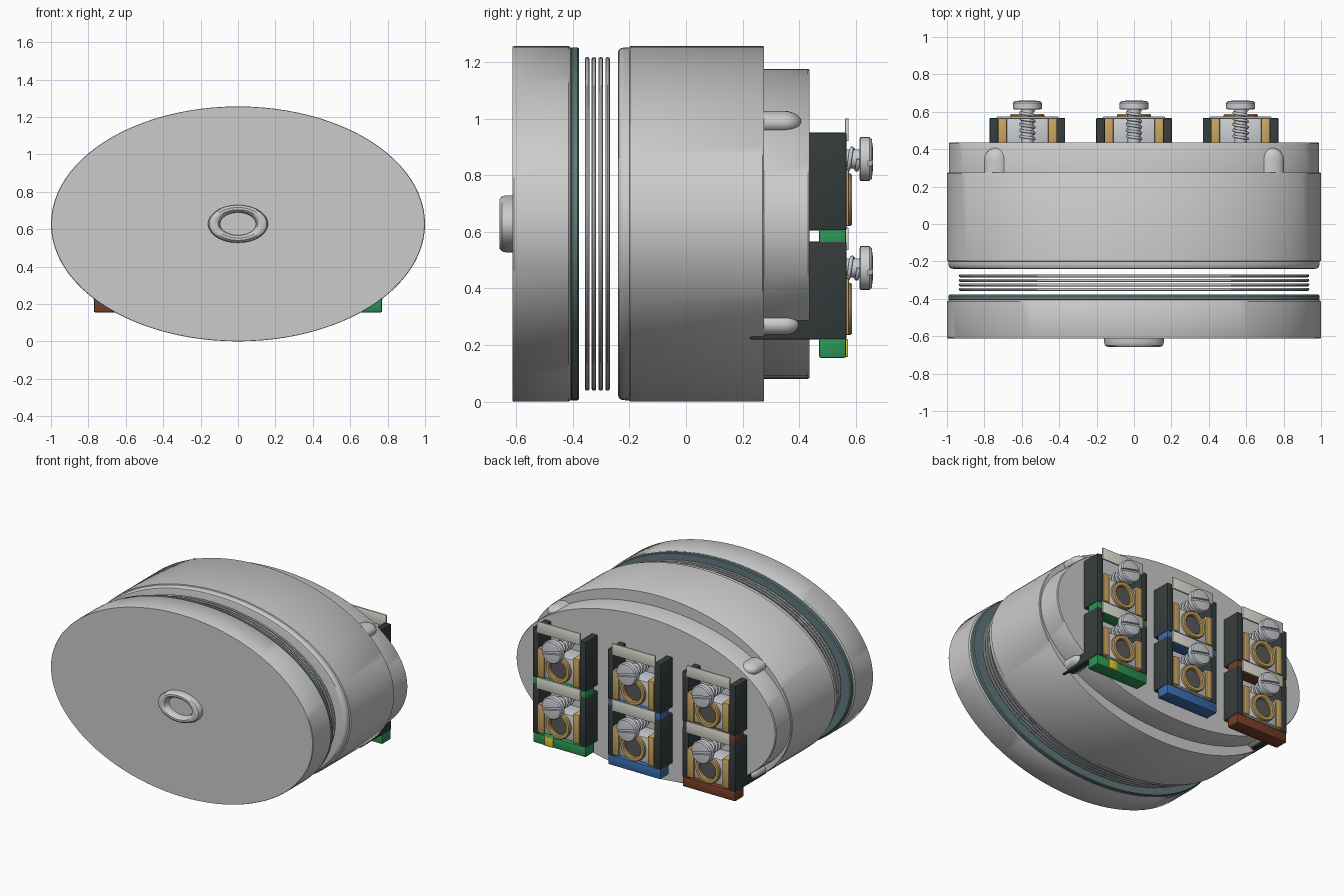
import bpy, bmesh, math
from mathutils import Matrix

if "Cube" in bpy.data.objects:
    bpy.data.objects.remove(bpy.data.objects["Cube"])

CZ = 0.628   # height of the oval's centre
col = bpy.context.collection


def mat(name, rgb):
    m = bpy.data.materials.new(name)
    m.diffuse_color = (*rgb, 1)
    m.use_nodes = True
    m.node_tree.nodes["Principled BSDF"].inputs["Base Color"].default_value = m.diffuse_color
    return m


DARK = mat("dark_plastic", (0.035, 0.045, 0.045))
BRASS = mat("brass", (0.6, 0.38, 0.12))
SEAL = mat("seal_teal", (0.12, 0.19, 0.2))
PALE = mat("label_pale", (0.7, 0.7, 0.63))
GREEN = mat("earth_green", (0.025, 0.3, 0.09))
YELLOW = mat("earth_yellow", (0.75, 0.6, 0.04))
BLUE = mat("neutral_blue", (0.04, 0.15, 0.42))
BROWN = mat("live_brown", (0.18, 0.05, 0.02))
STEEL = mat("steel", (0.6, 0.62, 0.65))
HOLE = mat("hole_grey", (0.1, 0.1, 0.1))


def finish(name, bm, material=None, angle=35):
    bmesh.ops.recalc_face_normals(bm, faces=bm.faces)
    me = bpy.data.meshes.new(name)
    bm.to_mesh(me)
    bm.free()
    me.shade_smooth()
    me.set_sharp_from_angle(angle=math.radians(angle))
    if material:
        me.materials.append(material)
    ob = bpy.data.objects.new(name, me)
    col.objects.link(ob)
    return ob


def lathe(name, prof, rx=1.0, rz=0.628, x=0, z=CZ, material=None, loop=False, n=96):
    """Sweep (radius, y) profile round an elliptical path about the y axis."""
    bm = bmesh.new()
    rings = []
    for r, y in prof:
        rings.append([bm.verts.new((x + rx * r * math.cos(2 * math.pi * i / n), y,
                                    z + rz * r * math.sin(2 * math.pi * i / n))) for i in range(n)])
    pairs = list(zip(rings, rings[1:])) + ([(rings[-1], rings[0])] if loop else [])
    for a, b in pairs:
        for i in range(n):
            j = (i + 1) % n
            bm.faces.new((a[i], a[j], b[j], b[i]))
    if not loop:
        bm.faces.new(rings[0])
        bm.faces.new(rings[-1])
    return finish(name, bm, material)


def box(name, x0, x1, y0, y1, z0, z1, material=None, bevel=0.006):
    bm = bmesh.new()
    bmesh.ops.create_cube(bm, size=1)
    bm.transform(Matrix.Translation(((x0 + x1) / 2, (y0 + y1) / 2, (z0 + z1) / 2))
                 @ Matrix.Diagonal((x1 - x0, y1 - y0, z1 - z0, 1)))
    if bevel:
        bmesh.ops.bevel(bm, geom=bm.edges[:], offset=bevel, segments=2, profile=0.5, affect='EDGES')
    return finish(name, bm, material)


# Cover, seal, body and back plate
lathe("cover", [(0.997, -0.612), (1, -0.608), (1, -0.415), (0.992, -0.407), (0.97, -0.405)])
lathe("cover_seal", [(0.96, -0.408), (0.986, -0.408), (0.993, -0.403), (0.993, -0.384),
                     (0.986, -0.378), (0.96, -0.378)], material=SEAL)
lathe("body", [(0.965, -0.24), (0.98, -0.237), (0.989, -0.228), (0.992, -0.215), (0.992, -0.2),
               (1, -0.197), (1, 0.27), (0.996, 0.275)])
lathe("back_plate", [(1, 0.26), (1, 0.43), (0.995, 0.436)], rx=0.99, rz=0.547)

# Loose thread rings between cover and body
for k in range(4):
    yc = -0.349 + 0.024 * k
    prof = [(0.929 + 0.009 * math.cos(a * math.pi / 4), yc + 0.008 * math.sin(a * math.pi / 4))
            for a in range(8)]
    lathe(f"thread_ring_{k + 1}", prof, material=None, loop=True)

# Cable outlet ring on the front
lathe("outlet_ring", [(1, -0.6), (1, -0.635), (0.96, -0.65), (0.87, -0.658), (0.75, -0.658),
                      (0.66, -0.65), (0.6, -0.63), (0.6, -0.6)],
      rx=0.16, rz=0.101, loop=True, n=64)

# Four rounded lugs on the step behind the body
lug_prof = [(1, 0.26), (1, 0.345)] + [
    (max(math.cos(a * math.pi / 12), 0.02), 0.345 + 0.063 * math.sin(a * math.pi / 12)) for a in range(1, 7)]
for sx in (-1, 1):
    for sz in (-1, 1):
        lathe(f"lug_{'right' if sx > 0 else 'left'}_{'top' if sz > 0 else 'bottom'}",
              lug_prof, rx=0.066, rz=0.042, x=sx * 0.735, z=CZ + sz * 0.357, n=24)

# Slotted screw head, made once at the origin height and then copied
head = lathe("screw_head", [(0.068, 0.612), (0.077, 0.616), (0.077, 0.648), (0.07, 0.656), (0.04, 0.66)],
             rx=1, rz=1, z=0, material=STEEL, n=40)
cutter = box("slot_cutter", -0.1, 0.1, 0.643, 0.7, -0.009, 0.009, bevel=0)
cutter.rotation_euler = (0, math.radians(12), 0)
cutter.hide_render = True
mod = head.modifiers.new("slot", 'BOOLEAN')
mod.object = cutter
mod.operation = 'DIFFERENCE'
mod.solver = 'EXACT'
bpy.context.view_layer.update()
head_mesh = bpy.data.meshes.new_from_object(head.evaluated_get(bpy.context.evaluated_depsgraph_get()))
head_mesh.set_sharp_from_angle(angle=math.radians(35))
bpy.data.objects.remove(head)
bpy.data.objects.remove(cutter)

# Helical screw thread shared by all screws
thread = bpy.data.curves.new("screw_thread", 'CURVE')
thread.dimensions = '3D'
thread.bevel_depth = 0.008
thread.bevel_resolution = 1
thread.use_fill_caps = True
N = 100
sp = thread.splines.new('POLY')
sp.points.add(N)
for i, p in enumerate(sp.points):
    a = 2 * math.pi * 5 * i / N
    p.co = (0.037 * math.cos(a), 0.455 + 0.155 * i / N, 0.037 * math.sin(a), 1)
thread.materials.append(STEEL)


def terminal(tag, x, zb, colour):
    """One clamp: dark side walls, brass cage, screw, label and coloured foot."""
    for s, side in ((-1, "left"), (1, "right")):
        xa, xb = sorted((x + s * 0.155, x + s * 0.202))
        box(f"{tag}_wall_{side}", xa, xb, 0.225, 0.567, zb, zb + 0.345, DARK)
        xa, xb = sorted((x + s * 0.11, x + s * 0.157))
        box(f"{tag}_cage_{side}", xa, xb, 0.42, 0.576, zb + 0.015, zb + 0.215, BRASS)
    box(f"{tag}_foot", x - 0.2, x + 0.2, 0.47, 0.565, zb - 0.065, zb + 0.003, colour)
    box(f"{tag}_clamp_block", x - 0.112, x + 0.112, 0.42, 0.565, zb + 0.018, zb + 0.195, STEEL)
    zr = zb + 0.108
    lathe(f"{tag}_entry_ring", [(0.092, 0.55), (0.092, 0.58), (0.087, 0.587), (0.068, 0.587),
                                (0.062, 0.58), (0.062, 0.55)],
          rx=1, rz=1, x=x, z=zr, material=BRASS, loop=True, n=40)
    lathe(f"{tag}_entry_hole", [(0.064, 0.55), (0.064, 0.567)], rx=1, rz=1, x=x, z=zr, material=HOLE, n=40)
    zs = zb + 0.252
    lathe(f"{tag}_screw_shank", [(0.034, 0.43), (0.034, 0.62)], rx=1, rz=1, x=x, z=zs, material=STEEL, n=24)
    for part, data in (("head", head_mesh), ("thread", thread)):
        ob = bpy.data.objects.new(f"{tag}_screw_{part}", data)
        ob.location = (x, 0, zs)
        col.objects.link(ob)
    # label plate above the clamp
    box(f"{tag}_label", x - 0.165, x + 0.165, 0.562, 0.574, zb + 0.315, zb + 0.395, PALE, 0.003)


for pole, x, colour in (("live", -0.57, BROWN), ("neutral", 0.0, BLUE), ("earth", 0.57, GREEN)):
    for row, zb in (("lower", 0.22), ("upper", 0.605)):
        terminal(f"{pole}_{row}", x, zb, colour)
        if pole == "earth":
            box(f"earth_stripe_{row}", 0.615, 0.68, 0.48, 0.572, zb - 0.063, zb + 0.001, YELLOW, 0.002)
